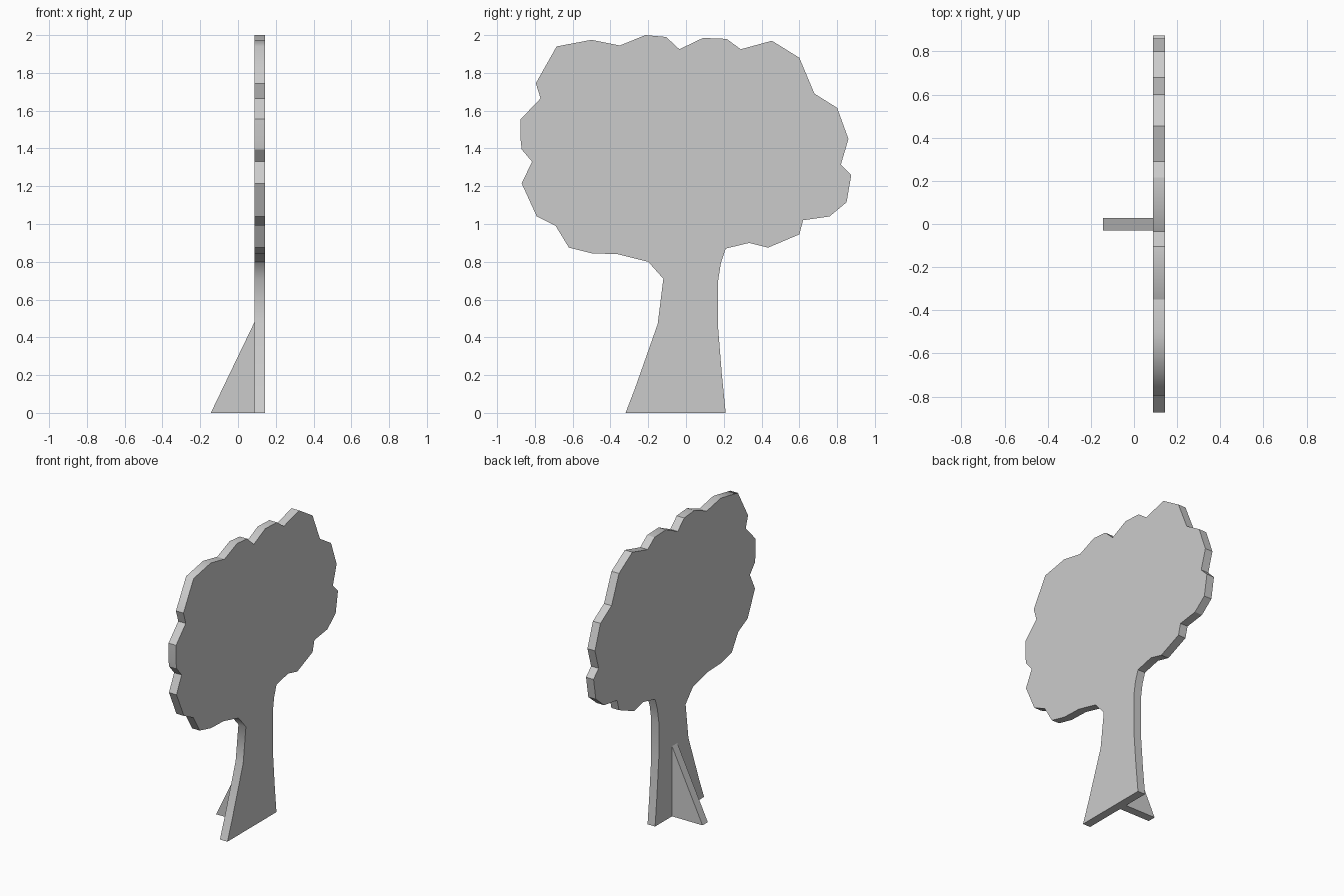
import bpy
import bmesh
import math
from mathutils import Vector

cube = bpy.data.objects.get("Cube")
if cube:
    bpy.data.objects.remove(cube, do_unlink=True)

# One plain grey for the whole cut-out
grey = bpy.data.materials.new("light_grey")
grey.use_nodes = True
grey.diffuse_color = (0.6, 0.6, 0.6, 1)
grey.node_tree.nodes["Principled BSDF"].inputs["Base Color"].default_value = grey.diffuse_color


def extruded_panel(name, outline, thickness, soft_corners=()):
    """Fill a closed outline, extrude it along a vector, keep corners crisp except the soft ones."""
    mesh = bpy.data.meshes.new(name)
    bm = bmesh.new()
    face = bm.faces.new([bm.verts.new(point) for point in outline])
    extruded = bmesh.ops.extrude_face_region(bm, geom=[face], use_keep_orig=True)
    moved = [item for item in extruded["geom"] if isinstance(item, bmesh.types.BMVert)]
    bmesh.ops.translate(bm, verts=moved, vec=thickness)
    bmesh.ops.recalc_face_normals(bm, faces=bm.faces)
    bm.to_mesh(mesh)
    bm.free()
    mesh.materials.append(grey)
    panel = bpy.data.objects.new(name, mesh)
    bpy.context.collection.objects.link(panel)

    bpy.ops.object.select_all(action="DESELECT")
    panel.select_set(True)
    bpy.context.view_layer.objects.active = panel
    bpy.ops.object.shade_smooth_by_angle(angle=math.radians(30))
    for edge in mesh.edges:
        start, end = (mesh.vertices[index].co for index in edge.vertices)
        across = (end - start).cross(Vector(thickness)).length < 0.0001
        if across and any((start.yz - Vector(corner)).length < 0.001 for corner in soft_corners):
            edge.use_edge_sharp = False
    return panel


# Tree silhouette as (y, z) in hundredths, running clockwise from the foot
trunk_rear_edge = [(-32, 0), (-27, 13), (-15, 47), (-12, 71), (-20, 80)]
crown_lower_left = [(-36, 84), (-50, 84.5), (-62, 87.5), (-69, 99), (-79, 104),
                    (-87, 121.5), (-81.5, 133), (-87, 139.5), (-87.5, 144)]
crown_upper_left = [(-87.5, 155.5), (-77, 166.5), (-79.5, 174.5), (-68.5, 194),
                    (-50, 197.5), (-35, 194.5), (-21.5, 200), (-10.5, 199)]
crown_upper_right = [(-3.5, 192.5), (9, 198.5), (21.5, 198), (29, 192.5), (45.5, 197),
                     (60, 188), (68, 169), (80, 161.5), (86, 145)]
crown_lower_right = [(82, 131.5), (87.5, 126), (85, 111.5), (76, 104), (62, 102),
                     (60, 94.5), (43.5, 87.5), (33.5, 90)]
trunk_fore_edge = [(21, 87), (18.5, 79.5), (17, 70), (17, 45), (19, 20), (21, 0)]

silhouette = (trunk_rear_edge + crown_lower_left + crown_upper_left
              + crown_upper_right + crown_lower_right + trunk_fore_edge)

# Flat tree board, standing upright
board_inner, board_outer = 0.087, 0.144
extruded_panel(
    "tree_board",
    [(board_inner, y / 100, z / 100) for y, z in silhouette],
    (board_outer - board_inner, 0, 0),
    soft_corners=[(-0.12, 0.71), (-0.685, 1.94)],
)

# Triangular strut propping the board up
strut_back, strut_front = 0.027, -0.03
extruded_panel(
    "support_strut",
    [(-board_outer, strut_front, 0), (board_inner, strut_front, 0), (board_inner, strut_front, 0.48)],
    (0, strut_back - strut_front, 0),
)
